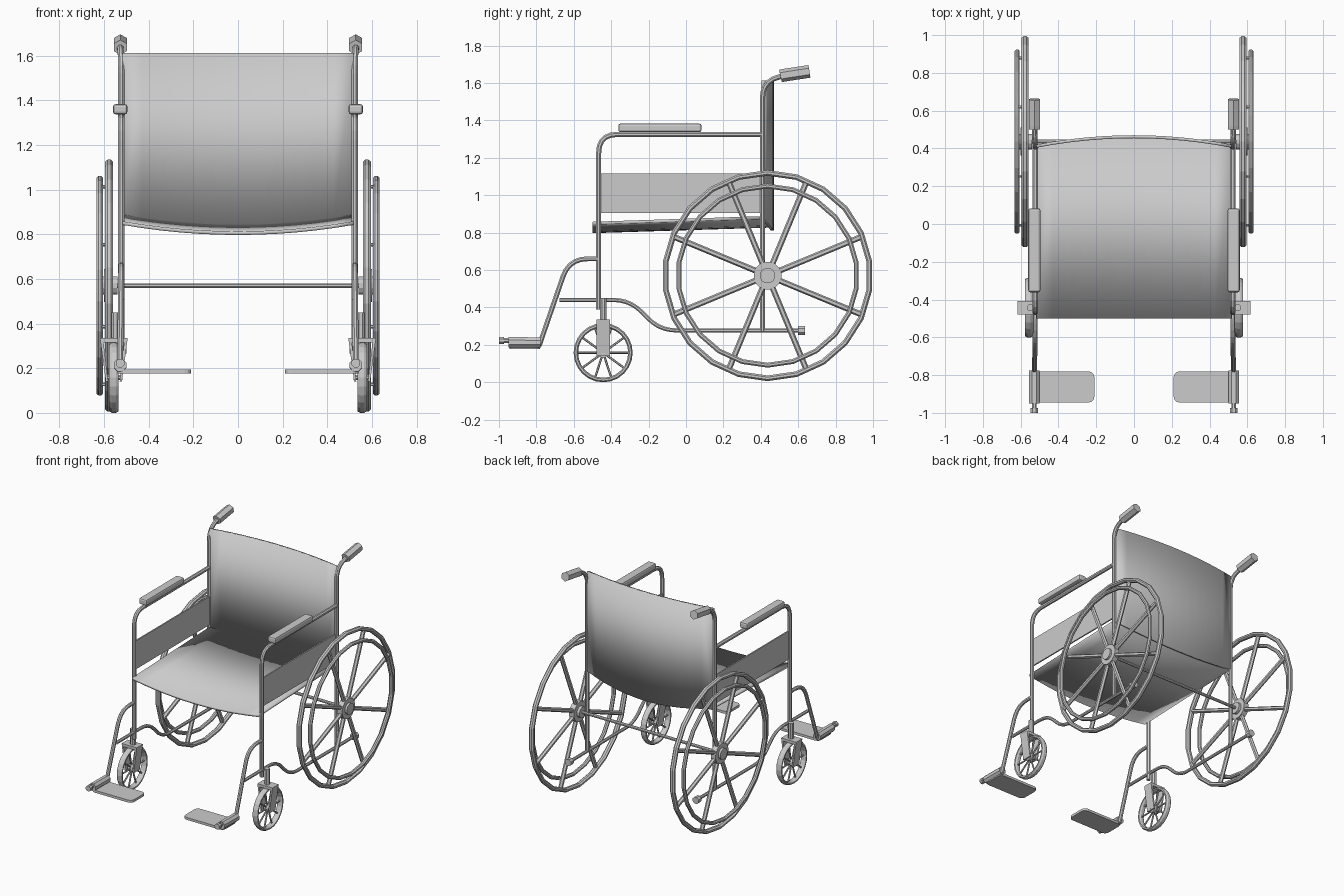
import bpy, bmesh, math
from mathutils import Vector, Matrix

if "Cube" in bpy.data.objects:
    bpy.data.objects.remove(bpy.data.objects["Cube"])

X = 0.523  # side frame offset


def finish(name, bm, mirror=True):
    bmesh.ops.recalc_face_normals(bm, faces=bm.faces)
    me = bpy.data.meshes.new(name)
    bm.to_mesh(me)
    bm.free()
    ob = bpy.data.objects.new(name, me)
    bpy.context.collection.objects.link(ob)
    if mirror:
        ob.modifiers.new("mirror", 'MIRROR').use_mirror_merge = False
    return ob


def rounded(pts, r):
    # replace inner corners of a polyline with short arcs
    pts = [Vector(p) for p in pts]
    out = [pts[0]]
    for a, b, c in zip(pts, pts[1:], pts[2:]):
        p, q = b + (a - b).normalized() * r, b + (c - b).normalized() * r
        for i in range(6):
            t = i / 5
            out.append(p * (1 - t) ** 2 + b * 2 * t * (1 - t) + q * t * t)
    return out + [pts[-1]]


def sweep(bm, pts, r, n=8):
    # round tube along a polyline
    pts = [Vector(p) for p in pts]
    rings = []
    for i, p in enumerate(pts):
        d = (pts[min(i + 1, len(pts) - 1)] - pts[max(i - 1, 0)]).normalized()
        u = Vector((1, 0, 0)) if abs(d.x) < 0.9 else Vector((0, 1, 0))
        u = (u - d * u.dot(d)).normalized()
        w = d.cross(u)
        ang = [2 * math.pi * (k + 0.5) / n for k in range(n)]
        rings.append([bm.verts.new(p + (u * math.cos(a) + w * math.sin(a)) * r) for a in ang])
    for a, b in zip(rings, rings[1:]):
        for k in range(n):
            bm.faces.new((a[k], a[(k + 1) % n], b[(k + 1) % n], b[k]))
    bm.faces.new(rings[0])
    bm.faces.new(rings[-1])


def tube(name, pts, r, n=8, corner=0.0, mirror=True):
    bm = bmesh.new()
    sweep(bm, rounded(pts, corner) if corner else pts, r, n)
    return finish(name, bm, mirror)


def box(name, lo, hi, bevel=0.0, axis=None, seg=2):
    bm = bmesh.new()
    lo, hi = Vector(lo), Vector(hi)
    bmesh.ops.create_cube(bm, size=1, matrix=Matrix.Translation((lo + hi) / 2) @ Matrix.Diagonal((*(hi - lo), 1)))
    if bevel:
        edges = [e for e in bm.edges if axis is None or
                 abs((e.verts[0].co - e.verts[1].co).normalized()[axis]) > 0.9]
        bmesh.ops.bevel(bm, geom=edges, offset=bevel, segments=seg, profile=0.5, affect='EDGES')
    return finish(name, bm)


def ring(name, x, y, z, r, half_w, half_r, n, sides=8):
    # wheel ring around the x axis with an elliptical section
    bm = bmesh.new()
    rows = []
    for i in range(n):
        a = 2 * math.pi * i / n
        row = []
        for k in range(sides):
            b = 2 * math.pi * (k + 0.5) / sides
            rr = r + half_r * math.cos(b) / math.cos(math.pi / sides)
            row.append(bm.verts.new((x + half_w * math.sin(b) / math.cos(math.pi / sides),
                                     y + rr * math.sin(a), z - rr * math.cos(a))))
        rows.append(row)
    for i in range(n):
        a, b = rows[i], rows[(i + 1) % n]
        for k in range(sides):
            bm.faces.new((a[k], a[(k + 1) % sides], b[(k + 1) % sides], b[k]))
    return finish(name, bm)


def spokes(name, x, y, z, r0, r1, r, count, start, n):
    bm = bmesh.new()
    for i in range(count):
        a = start + 2 * math.pi * i / count
        c, s = math.cos(a), math.sin(a)
        sweep(bm, [(x, y + c * r0, z + s * r0), (x, y + c * r1, z + s * r1)], r, n)
    return finish(name, bm)


def sheet(name, f, thick, nu=12):
    # curved fabric panel, u across -1..1, v 0..1
    bm = bmesh.new()
    rows = [[bm.verts.new(f(-1 + 2 * i / nu, v)) for i in range(nu + 1)] for v in (0, 1)]
    for i in range(nu):
        bm.faces.new((rows[0][i], rows[0][i + 1], rows[1][i + 1], rows[1][i]))
    ob = finish(name, bm, False)
    m = ob.modifiers.new("thickness", 'SOLIDIFY')
    m.thickness, m.offset = thick, 0
    for p in ob.data.polygons:
        p.use_smooth = True
    bpy.context.view_layer.objects.active = ob
    ob.select_set(True)
    bpy.ops.object.shade_smooth_by_angle(angle=math.radians(30))
    ob.select_set(False)


# fabric seat and backrest
sheet("seat", lambda u, v: (0.517 * u, -0.5 + v * (0.91 + 0.05 * (1 - u * u)),
                            0.85 + 0.03 * v - 0.045 * (1 - u * u)), 0.016)
sheet("backrest", lambda u, v: (0.517 * u, 0.412 + 0.05 * (1 - u * u),
                                1.612 if v else 0.875 - 0.065 * (1 - u * u)), 0.016)
box("side_panel", (0.513, -0.46, 0.905), (0.523, 0.41, 1.115))

# side frame tubes
tube("arm_frame", [(X, -0.467, 0.39), (X, -0.467, 1.325), (X, 0.41, 1.325)], 0.015, corner=0.1)
tube("back_post", [(X, 0.409, 0.275), (X, 0.409, 1.61), (X + 0.006, 0.54, 1.643)], 0.015, corner=0.09)
tube("push_grip", [(0.527, 0.505, 1.637), (0.527, 0.522, 1.641), (0.527, 0.66, 1.662)], 0.034, 6)
tube("lower_rail", [(X, -0.675, 0.44), (X, -0.3, 0.44), (X, -0.14, 0.277), (X, 0.62, 0.277)], 0.012, corner=0.09)
tube("rail_end", [(X, 0.6, 0.277), (X, 0.635, 0.277)], 0.026)
tube("leg_tube", [(X, -0.467, 0.66), (X, -0.625, 0.66), (0.528, -0.785, 0.195)], 0.014, corner=0.1)
box("arm_pad", (0.495, -0.362, 1.337), (0.56, 0.083, 1.383), 0.012)

# footrests
box("foot_plate", (0.21, -0.945, 0.177), (0.54, -0.78, 0.195), 0.03, axis=2, seg=3)
tube("foot_clamp", [(0.528, -0.95, 0.214), (0.528, -0.777, 0.212)], 0.03)
tube("foot_peg", [(0.528, -0.945, 0.222), (0.528, -0.98, 0.223)], 0.014)
tube("foot_peg_cap", [(0.528, -0.973, 0.223), (0.528, -1.0, 0.223)], 0.021)

# drive wheels
WY, WZ = 0.436, 0.57
ring("drive_tyre", 0.577, WY, WZ, 0.549, 0.018, 0.015, 22)
ring("hand_rim", 0.619, WY, WZ, 0.479, 0.014, 0.013, 22)
spokes("drive_spokes", 0.579, WY, WZ, 0.05, 0.545, 0.0155, 8, math.pi / 8, 6)
tube("drive_hub", [(0.56, WY, WZ), (0.6, WY, WZ)], 0.075, 16)
tube("hub_cap", [(0.54, WY, WZ), (0.615, WY, WZ)], 0.042, 12)
tube("axle", [(-0.56, WY, WZ), (0.56, WY, WZ)], 0.011, mirror=False)
# rim mounts joining hand rim to spokes
bm = bmesh.new()
for i in range(8):
    a = math.pi / 8 + i * math.pi / 4
    y, z = WY + 0.479 * math.cos(a), WZ + 0.479 * math.sin(a)
    sweep(bm, [(0.579, y, z), (0.619, y, z)], 0.008, 6)
finish("rim_mounts", bm)

# casters
CX, CY, CZ = 0.556, -0.443, 0.158
ring("caster_tyre", CX, CY, CZ, 0.146, 0.021, 0.012, 24)
spokes("caster_spokes", CX, CY, CZ, 0.015, 0.14, 0.006, 10, 0.0, 6)
tube("caster_hub", [(CX - 0.02, CY, CZ), (CX + 0.02, CY, CZ)], 0.028, 12)
tube("caster_axle", [(CX - 0.038, CY, CZ), (CX + 0.038, CY, CZ)], 0.012)
tube("caster_stem", [(0.55, CY, 0.32), (0.55, CY, 0.45)], 0.019)
bm = bmesh.new()
prof = [(0.062, 0.335), (0.036, 0.14), (0.026, 0.14), (0.046, 0.315)]
prof += [(-x, z) for x, z in reversed(prof)]
face = bm.faces.new([bm.verts.new((CX + x, CY - 0.036, z)) for x, z in prof])
ext = bmesh.ops.extrude_face_region(bm, geom=[face])
bmesh.ops.translate(bm, verts=[v for v in ext["geom"] if isinstance(v, bmesh.types.BMVert)], vec=(0, 0.072, 0))
finish("caster_fork", bm)
